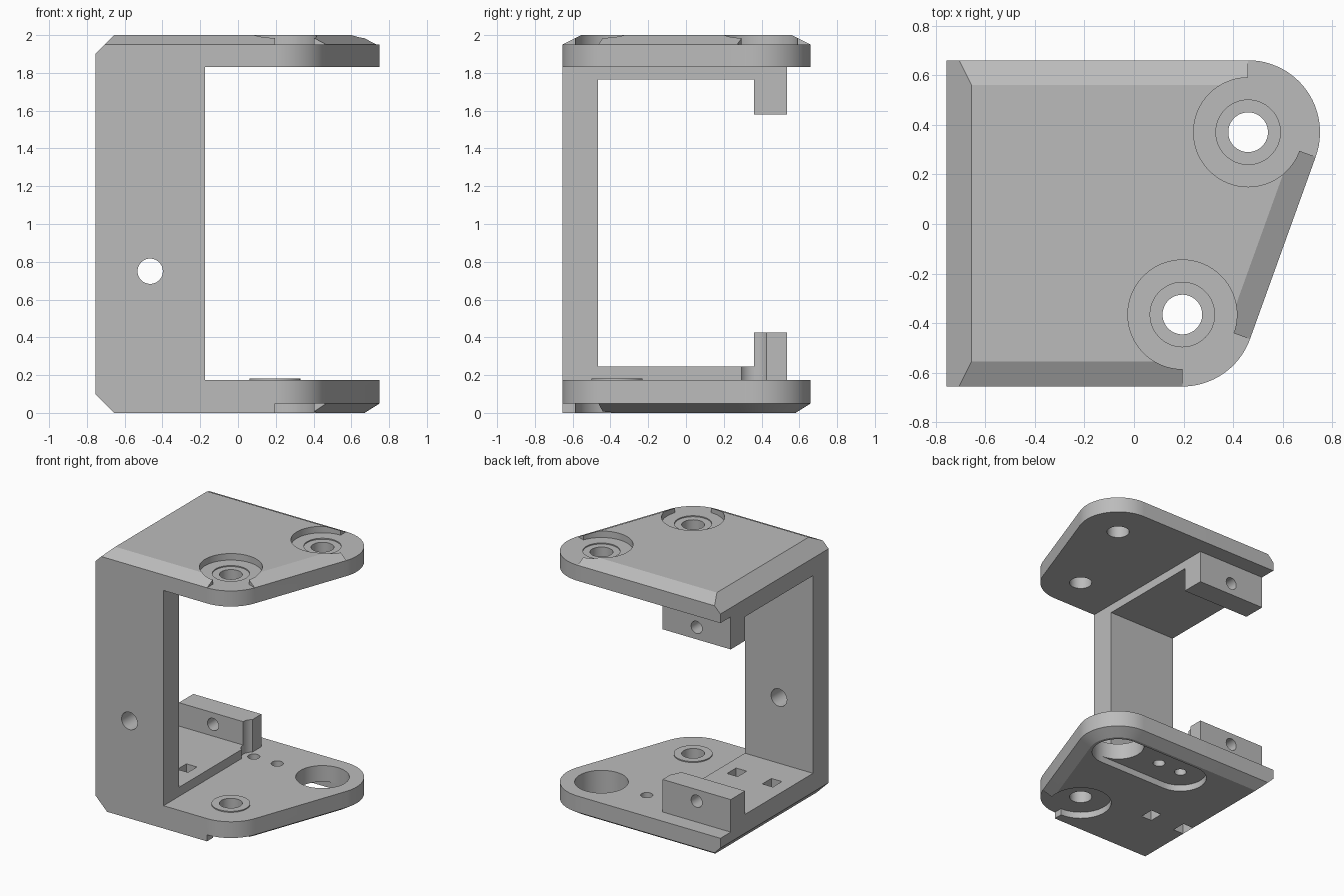
import bpy, bmesh
from math import cos, sin, pi, radians
from mathutils import Vector, Matrix

old = bpy.data.objects.get("Cube")
if old:
    bpy.data.objects.remove(old, do_unlink=True)

grey = bpy.data.materials.new("plain grey")
grey.use_nodes = True
COLOUR = (0.5, 0.5, 0.5, 1)
grey.diffuse_color = COLOUR
grey.node_tree.nodes["Principled BSDF"].inputs["Base Color"].default_value = COLOUR

LEFT, EDGE, FRONT, BACK = -0.755, -0.175, -0.655, 0.66
BACK_BOSS = Vector((0.46, 0.37))
FRONT_BOSS = Vector((0.195, -0.365))
R, SEAT, HOLE = 0.29, 0.22, 0.08
SLANT = radians(-20)


def hull(name, points):
    """Solid convex part around the given points."""
    bm = bmesh.new()
    for p in points:
        bm.verts.new(p)
    res = bmesh.ops.convex_hull(bm, input=bm.verts)
    junk = {g for g in res["geom_interior"] + res["geom_unused"]
            if isinstance(g, bmesh.types.BMVert)}
    bmesh.ops.delete(bm, geom=list(junk), context="VERTS")
    bmesh.ops.dissolve_limit(bm, angle_limit=0.005, verts=bm.verts, edges=bm.edges)
    bmesh.ops.recalc_face_normals(bm, faces=bm.faces)
    mesh = bpy.data.meshes.new(name)
    bm.to_mesh(mesh)
    bm.free()
    mesh.materials.append(grey)
    ob = bpy.data.objects.new(name, mesh)
    bpy.context.collection.objects.link(ob)
    return ob


def arc(c, r, a, b, n=24):
    angles = [a + (b - a) * i / n for i in range(n + 1)]
    return [Vector((c[0] + r * cos(t), c[1] + r * sin(t))) for t in angles]


def prism(name, flat, z0, z1):
    return hull(name, [(p[0], p[1], z) for p in flat for z in (z0, z1)])


def box(name, x0, x1, y0, y1, z0, z1):
    return prism(name, [(x, y) for x in (x0, x1) for y in (y0, y1)], z0, z1)


def disc(name, c, r, z0, z1):
    return prism(name, arc(c, r, 0, 2 * pi, 64)[:-1], z0, z1)


def bolt(x, z, r):
    """Cutter running front to back."""
    ring = arc((x, z), r, 0, 2 * pi, 48)[:-1]
    return hull("cutter", [(p.x, y, p.y) for p in ring for y in (-1, 1)])


def cut(ob, *cutters, mode="DIFFERENCE"):
    bpy.context.view_layer.objects.active = ob
    for c in cutters:
        m = ob.modifiers.new("cut", "BOOLEAN")
        m.operation, m.solver, m.object = mode, "EXACT", c
        bpy.ops.object.modifier_apply(modifier=m.name)
        bpy.data.objects.remove(c, do_unlink=True)


def outline(z, left=0, inset=0, front=0):
    """Plate outline with two rounded corners, as points at height z."""
    x = LEFT + left
    flat = [(x, BACK - inset), (x, FRONT + front), (FRONT_BOSS.x, FRONT + front)]
    flat += arc(BACK_BOSS, R - inset, pi / 2, SLANT)
    flat += arc(FRONT_BOSS, R - inset, SLANT, -pi / 2)
    return [(p[0], p[1], z) for p in flat]


def seat(c, a, b, z0, z1):
    """Round pocket that opens onto the rounded corner between two angles."""
    wedge = [c] + arc(c, 0.6, a, b, 8)
    return [disc("cutter", c, SEAT, z0, z1), prism("cutter", wedge, z0, z1)]


# Upper plate: chamfered all round its top, with two open bolt seats
upper = hull("upper_plate", outline(1.83) + outline(1.9) + outline(1.95, 0.05)
             + outline(2.0, 0.1, 0.1, 0.1))
cut(upper, *seat(BACK_BOSS, pi / 2, SLANT, 1.95, 2.1),
    *seat(FRONT_BOSS, SLANT, -pi / 2, 1.95, 2.1))
for c in (BACK_BOSS, FRONT_BOSS):
    cut(upper, disc("cutter", c, 0.13, 1.942, 2.1), disc("cutter", c, HOLE, 1.7, 2.1))

# Lower plate: chamfered below except along the front
lower = hull("lower_plate", outline(0.175) + outline(0.1) + outline(0.05, 0.05)
             + outline(0, 0.1, 0.08))
pocket_end = Vector((-0.125, BACK_BOSS.y))
pocket = (arc(BACK_BOSS, 0.187, pi / 2, -pi / 2)
          + arc(pocket_end, 0.187, -pi / 2, -1.5 * pi))
cut(lower, *seat(FRONT_BOSS, SLANT, -pi / 2, -0.1, 0.05),
    prism("cutter", pocket, -0.1, 0.05),
    disc("cutter", BACK_BOSS, 0.187, -0.1, 0.3),
    disc("cutter", FRONT_BOSS, HOLE, -0.1, 0.3))
for x in (pocket_end.x, 0.075):
    cut(lower, disc("cutter", (x, pocket_end.y), 0.043, -0.1, 0.3))

# Raised washer face on the lower plate
washer = disc("washer_face", FRONT_BOSS, 0.135, 0.175, 0.183)
cut(washer, disc("cutter", FRONT_BOSS, HOLE, 0, 0.3))

# Front wall and the thick pads behind it
wall = box("front_wall", LEFT, EDGE, FRONT, -0.465, 0.175, 1.83)
cut(wall, bolt(-0.465, 0.75, 0.067))
upper_pad = box("upper_pad", LEFT, EDGE, -0.465, 0.36, 1.765, 1.83)
lower_pad = box("lower_pad", LEFT, EDGE, -0.465, 0.36, 0.175, 0.245)

# Mounting blocks at the back, each with a bolt hole
upper_block = box("upper_block", LEFT, EDGE, 0.36, 0.535, 1.58, 1.83)
cut(upper_block, bolt(-0.465, 1.672, 0.047))
lower_block = box("lower_block", LEFT, EDGE, 0.36, 0.535, 0.175, 0.425)
cut(lower_block, bolt(-0.465, 0.335, 0.047))

# Clearance around the end hole, and two rectangular slots
for ob in (lower_pad, lower_block):
    cut(ob, disc("cutter", (pocket_end.x, 0.36), 0.083, 0.1, 0.6))
for x in (-0.31, -0.61):
    for ob in (lower, lower_pad):
        cut(ob, box("cutter", x - 0.045, x + 0.045, -0.23, -0.12, -0.1, 0.4))

# Smooth the round surfaces, keep edges sharp
parts = [upper, lower, washer, wall, upper_pad, lower_pad, upper_block, lower_block]
bpy.ops.object.select_all(action="DESELECT")
for ob in parts:
    ob.select_set(True)
bpy.context.view_layer.objects.active = upper
bpy.ops.object.shade_smooth_by_angle(angle=radians(25))
